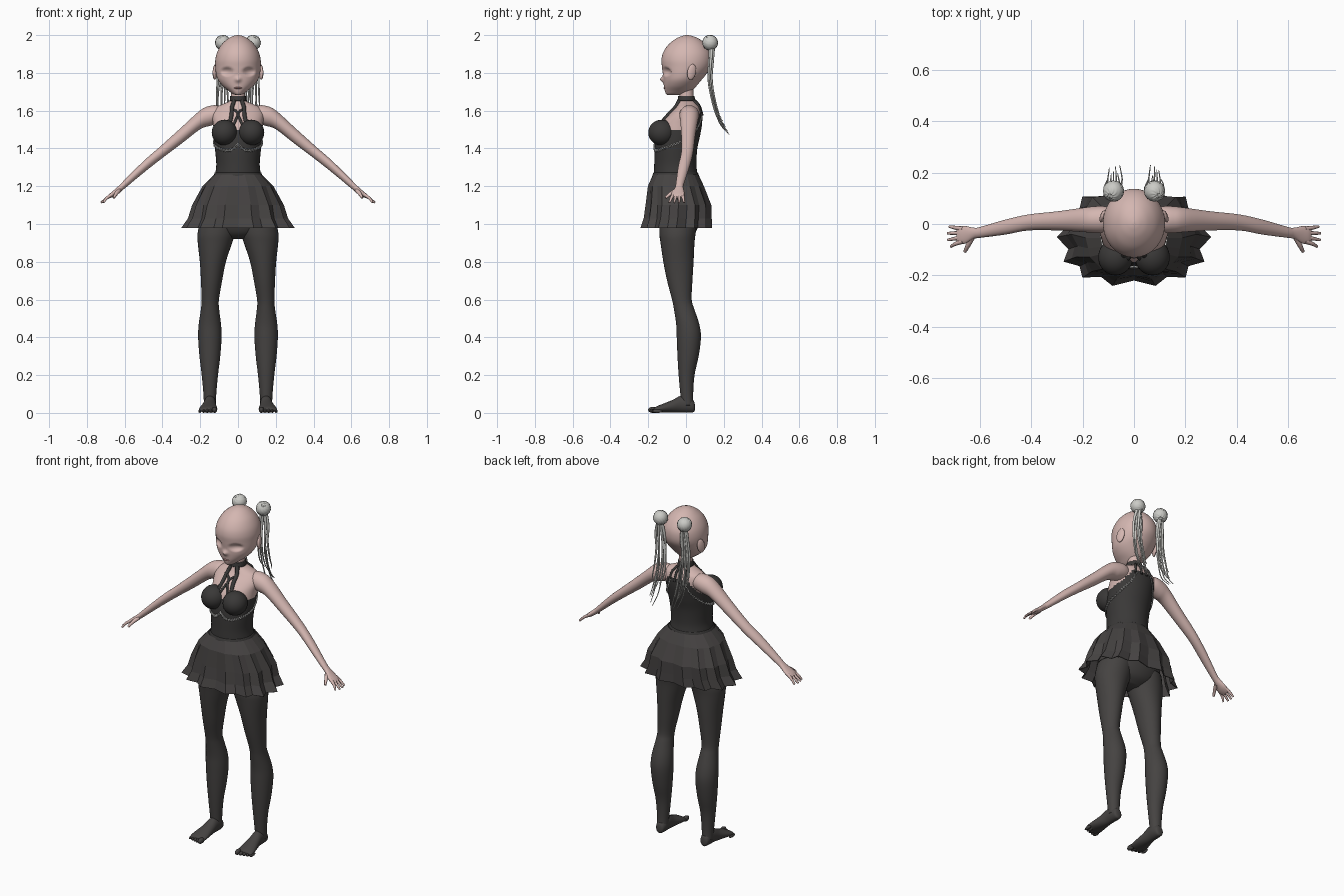
import bpy, bmesh, math, random
from mathutils import Vector, Matrix
from mathutils.bvhtree import BVHTree

random.seed(4)
if "Cube" in bpy.data.objects:
    bpy.data.objects.remove(bpy.data.objects["Cube"])


def material(name, r, g, b):
    m = bpy.data.materials.new(name)
    m.use_nodes = True
    m.diffuse_color = (r, g, b, 1)
    m.node_tree.nodes["Principled BSDF"].inputs["Base Color"].default_value = (r, g, b, 1)
    return m


SKIN = material("skin", .66, .47, .44)
BODICE = material("charcoal bodice", .042, .04, .039)
SKIRT = material("dark grey skirt", .062, .057, .056)
TIGHTS = material("grey tights", .06, .056, .054)
HAIR = material("pale grey hair", .6, .6, .57)
LACE = material("white lace", .72, .72, .7)
LIPS = material("rose lips", .45, .24, .23)
SIDES = ((1, "left_"), (-1, "right_"))


def smooth_path(rows, steps):
    """Catmull-Rom interpolation of rows of any width."""
    rows = [Vector(r) for r in rows]
    out = []
    for i in range(len(rows) - 1):
        a, b, c, d = rows[max(i - 1, 0)], rows[i], rows[i + 1], rows[min(i + 2, len(rows) - 1)]
        for k in range(steps):
            t = k / steps
            out.append(b + (c - a) * (t / 2) + (a * 2 - b * 5 + c * 4 - d) * (t * t / 2)
                       + (b * 3 - a - c * 3 + d) * (t ** 3 / 2))
    return out + [rows[-1]]


def finish(name, bm, mats, smooth=True, rule=None):
    bmesh.ops.recalc_face_normals(bm, faces=bm.faces)
    for f in bm.faces:
        f.smooth = smooth
        if rule:
            f.material_index = rule(f.calc_center_median())
    mesh = bpy.data.meshes.new(name)
    bm.to_mesh(mesh)
    for m in mats:
        mesh.materials.append(m)
    ob = bpy.data.objects.new(name, mesh)
    bpy.context.collection.objects.link(ob)
    return ob


def loft(name, rows, mats, axis="z", n=32, steps=4, side=1, shape=None, rule=None):
    """Rows are (position along axis, centre a, centre b, radius a, radius b)."""
    bm = bmesh.new()
    rings = []
    for t, a, b, ra, rb in smooth_path(rows, steps):
        ring = []
        for k in range(n):
            w = math.tau * k / n
            u, v = a + ra * math.cos(w), b + rb * math.sin(w)
            co = Vector({"z": (u, v, t), "x": (t, u, v), "y": (u, t, v)}[axis])
            if shape:
                shape(co)
            co.x *= side
            ring.append(bm.verts.new(co))
        rings.append(ring)
    for p, q in zip(rings, rings[1:]):
        for k in range(n):
            j = (k + 1) % n
            bm.faces.new((p[k], p[j], q[j], q[k]))
    bm.faces.new(rings[0])
    bm.faces.new(rings[-1])
    ob = finish(name, bm, mats, rule=rule)
    tree = BVHTree.FromBMesh(bm)
    bm.free()
    return ob, tree


def body(rows):
    """Turn (z, half width, front, back) into loft rows."""
    return [(z, 0, (f + b) / 2, w, (b - f) / 2) for z, w, f, b in rows]


def ball(name, loc, scale, mat, rot=(0, 0, 0), shape=None):
    bm = bmesh.new()
    bmesh.ops.create_uvsphere(bm, u_segments=40, v_segments=16, radius=1)
    if shape:
        for v in bm.verts:
            shape(v.co)
    ob = finish(name, bm, [mat])
    bm.free()
    ob.location, ob.scale, ob.rotation_euler = loc, scale, rot
    return ob


def tube(name, pts, r0, r1, mat, steps=5):
    """Round tapered strand along a smoothed path."""
    pts = smooth_path(pts, steps) if steps else pts
    cu = bpy.data.curves.new(name, "CURVE")
    cu.dimensions, cu.bevel_depth, cu.bevel_resolution, cu.use_fill_caps = "3D", 1, 2, True
    sp = cu.splines.new("POLY")
    sp.points.add(len(pts) - 1)
    for i, (p, co) in enumerate(zip(sp.points, pts)):
        p.co = (*co, 1)
        p.radius = r0 + (r1 - r0) * i / (len(pts) - 1)
    cu.materials.append(mat)
    ob = bpy.data.objects.new(name, cu)
    bpy.context.collection.objects.link(ob)
    return ob


# Head, with eye sockets and a small nose shaped into the face
def face(co):
    if co.y < -.04:
        d = math.hypot((abs(co.x) - .058) / .034, (co.z - 1.807) / .025)
        co.y += .02 * max(0, 1 - d * d)
        co.y -= .017 * math.exp(-(co.x / .013) ** 2 - ((co.z - 1.765) / .014) ** 2)


loft("head", body([(1.683, .012, -.098, -.04), (1.69, .03, -.106, 0), (1.705, .05, -.112, .03),
                   (1.73, .08, -.117, .055), (1.76, .104, -.12, .08), (1.79, .115, -.122, .105),
                   (1.83, .12, -.127, .13), (1.87, .12, -.13, .137), (1.91, .11, -.12, .13),
                   (1.95, .087, -.093, .105), (1.98, .055, -.055, .07), (1.995, .026, -.022, .035),
                   (2, .004, 0, .01)]), [SKIN], n=72, steps=6, shape=face)
ball("mouth", (0, -.114, 1.72), (.021, .006, .005), LIPS)

# Torso: skin above the neckline, bodice below it
def neckline(c):
    if c.y > -.03:
        return int(c.z < min(1.59, 1.64 - (abs(c.x) - .03) * 1.4))
    return int(c.z < 1.5)


torso, skin_tree = loft("torso", body([
    (1.22, .13, -.17, .07), (1.27, .12, -.17, .06), (1.32, .115, -.168, .055), (1.4, .122, -.165, .06),
    (1.47, .128, -.155, .075), (1.53, .132, -.135, .085), (1.58, .138, -.092, .085), (1.615, .12, -.058, .075),
    (1.635, .08, -.045, .06), (1.65, .046, -.039, .048), (1.67, .037, -.036, .04), (1.74, .036, -.034, .04)]),
    [SKIN, BODICE], n=64, steps=7, rule=neckline)
loft("choker", body([(1.652, .044, -.045, .049), (1.665, .043, -.043, .047), (1.678, .041, -.041, .045)]), [BODICE])
loft("waistband", body([(1.245, .132, -.18, .07), (1.26, .128, -.177, .067), (1.272, .123, -.173, .063)]), [BODICE])
loft("hips", body([(.92, .07, -.08, .0), (.95, .13, -.12, .045), (1, .185, -.145, .07), (1.06, .195, -.16, .08),
                   (1.15, .165, -.165, .08), (1.24, .12, -.165, .06)]), [TIGHTS])


def on_body(x, y, z, lift=.002):
    co, normal, _, _ = skin_tree.find_nearest(Vector((x, y, z)))
    return co + normal * lift


# Pleated flared skirt with a straight hem
bm = bmesh.new()
rings, PLEATS = [], 14
for z, w, f, b, depth in ((1.262, .126, -.175, .066, 0), (1.2, .188, -.205, .098, .03),
                          (1.1, .243, -.218, .138, .08), (1.03, .265, -.228, .14, .11), (.98, .3, -.245, .143, .13)):
    ring = []
    for k in range(PLEATS * 2):
        a = math.tau * k / (PLEATS * 2)
        r = 1 if k % 2 else 1 - depth
        s, c = math.sin(a), -math.cos(a)
        x = math.copysign(abs(s) ** .85, s) * w * r
        y = (f + b) / 2 + math.copysign(abs(c) ** .85, c) * (b - f) / 2 * r
        ring.append(bm.verts.new((x, y, z)))
    rings.append(ring)
for p, q in zip(rings, rings[1:]):
    for k in range(len(p)):
        bm.faces.new((p[k - 1], p[k], q[k], q[k - 1]))
skirt = finish("pleated_skirt", bm, [SKIRT], smooth=False)
bm.free()
skirt.modifiers.new("cloth", "SOLIDIFY").thickness = .004


# Twisted ridges of a hair bun
def ridges(co):
    twist = math.atan2(co.y, co.x) + co.z * 1.5
    co *= .93 + .09 * abs(math.sin(twist * 5))


for s, side in SIDES:
    # Arm, palm and fingers
    loft(side + "arm", [(.07, .02, 1.58, .035, .035), (.11, .018, 1.58, .05, .048), (.15, .017, 1.572, .052, .053),
                        (.2, .016, 1.552, .047, .05), (.3, .012, 1.468, .037, .043), (.41, .006, 1.377, .031, .035),
                        (.5, -.012, 1.302, .029, .031), (.6, -.033, 1.211, .021, .023), (.625, -.036, 1.188, .022, .02),
                        (.655, -.042, 1.164, .034, .017), (.68, -.044, 1.148, .033, .012), (.69, -.044, 1.142, .025, .007)],
         [SKIN], axis="x", side=s)
    for i, (x, y) in enumerate(((.712, -.088), (.724, -.062), (.725, -.036), (.718, -.01))):
        root = -.067 + i * .016
        tube(side + "finger", [(s * .665, root, 1.158), (s * .695, (root + y) / 2, 1.137), (s * x, y, 1.113)],
             .01, .005, SKIN)
    tube(side + "thumb", [(s * .63, -.05, 1.178), (s * .645, -.082, 1.16), (s * .658, -.108, 1.138)], .013, .006, SKIN)
    # Leg, foot and toes in tights
    loft(side + "leg", [(1.02, .1, -.04, .1, .1), (.95, .114, -.045, .1, .096), (.9, .122, -.045, .091, .09),
                        (.8, .133, -.04, .069, .08), (.7, .14, -.033, .056, .067), (.6, .147, -.022, .046, .052),
                        (.55, .148, -.01, .048, .054), (.47, .149, .009, .059, .061), (.4, .149, .015, .062, .064),
                        (.3, .149, .011, .055, .056), (.2, .149, .003, .043, .042), (.1, .149, .004, .034, .034),
                        (.04, .149, .008, .031, .032)], [TIGHTS], side=s)
    loft(side + "foot", [(.047, .148, .03, .01, .014), (.04, .148, .034, .024, .03), (.01, .148, .045, .031, .043),
                         (-.03, .149, .046, .032, .044), (-.07, .152, .035, .037, .034), (-.12, .156, .025, .046, .024),
                         (-.155, .158, .018, .048, .017), (-.17, .158, .015, .043, .011)], [TIGHTS], axis="y", side=s)
    for i in range(5):
        size = .016 if i == 0 else .0115 - i * .0006
        ball(side + "toe", (s * (.124 + i * .0195), -.175 + i * .006, size), (size * .85, .026, size), TIGHTS)
    # Ear
    ball(side + "ear", (s * .121, .03, 1.805), (.011, .024, .042), SKIN, (-.2, 0, s * .35))
    # Bodice cup
    ball(side + "cup", (s * .071, -.128, 1.484), (.068, .072, .068), BODICE, (0, 0, s * .2))
    # Halter straps at the front and back
    tube(side + "halter_strap", [on_body(s * x, y, z) for x, y, z in
         ((.022, -.04, 1.655), (.032, -.06, 1.62), (.035, -.1, 1.58), (.05, -.15, 1.53))], .011, .011, BODICE)
    tube(side + "cross_strap", [on_body(s * x, y, z) for x, y, z in
         ((.032, -.07, 1.615), (0, -.09, 1.59), (.012, -.13, 1.56), (.03, -.15, 1.52))], .007, .007, BODICE)
    for x in (.015, .05):
        tube(side + "back_strap", [on_body(s * x * k, y, z) for k, y, z in
             ((.6, .05, 1.66), (.9, .07, 1.625), (1.2, .1, 1.575))], .007, .007, BODICE)
    # Zigzag lace trim beneath the cup and up the back
    trim = smooth_path([(0, -.18, 1.425), (.03, -.18, 1.397), (.07, -.16, 1.39), (.11, -.11, 1.405),
                        (.13, -.04, 1.43), (.12, .04, 1.47), (.085, .08, 1.515), (.05, .1, 1.58)], 10)
    tube(side + "lace_trim", [on_body(s * p.x, p.y, p.z + (.006 if i % 2 else -.006), .004)
                              for i, p in enumerate(trim)], .004, .003, LACE, steps=0)
    # Hair bun and hanging strands
    ball(side + "hair_bun", (s * .08, .128, 1.96), (.041, .041, .041), HAIR, (.5, s * .4, 0), ridges)
    for i in range(7):
        dx, dy = (i - 3) * .008, random.uniform(-.008, .012)
        reach = random.uniform(.3, 1)
        wave = [random.uniform(-.007, .007) for _ in range(3)]
        tube(side + "hair_strand", [
            (s * (.08 + dx * .5), .135 + dy, 1.935), (s * (.08 + dx + wave[0]), .13 + dy, 1.86),
            (s * (.08 + dx + wave[1]), .125 + dy, 1.77), (s * (.08 + dx * 1.3 + wave[2]), .14 + dy, 1.67),
            (s * (.08 + dx * 1.4), .14 + .04 * reach + dy, 1.67 - .14 * reach),
            (s * (.08 + dx), .14 + .095 * reach, 1.66 - .2 * reach)], .0085, .0015, HAIR)
